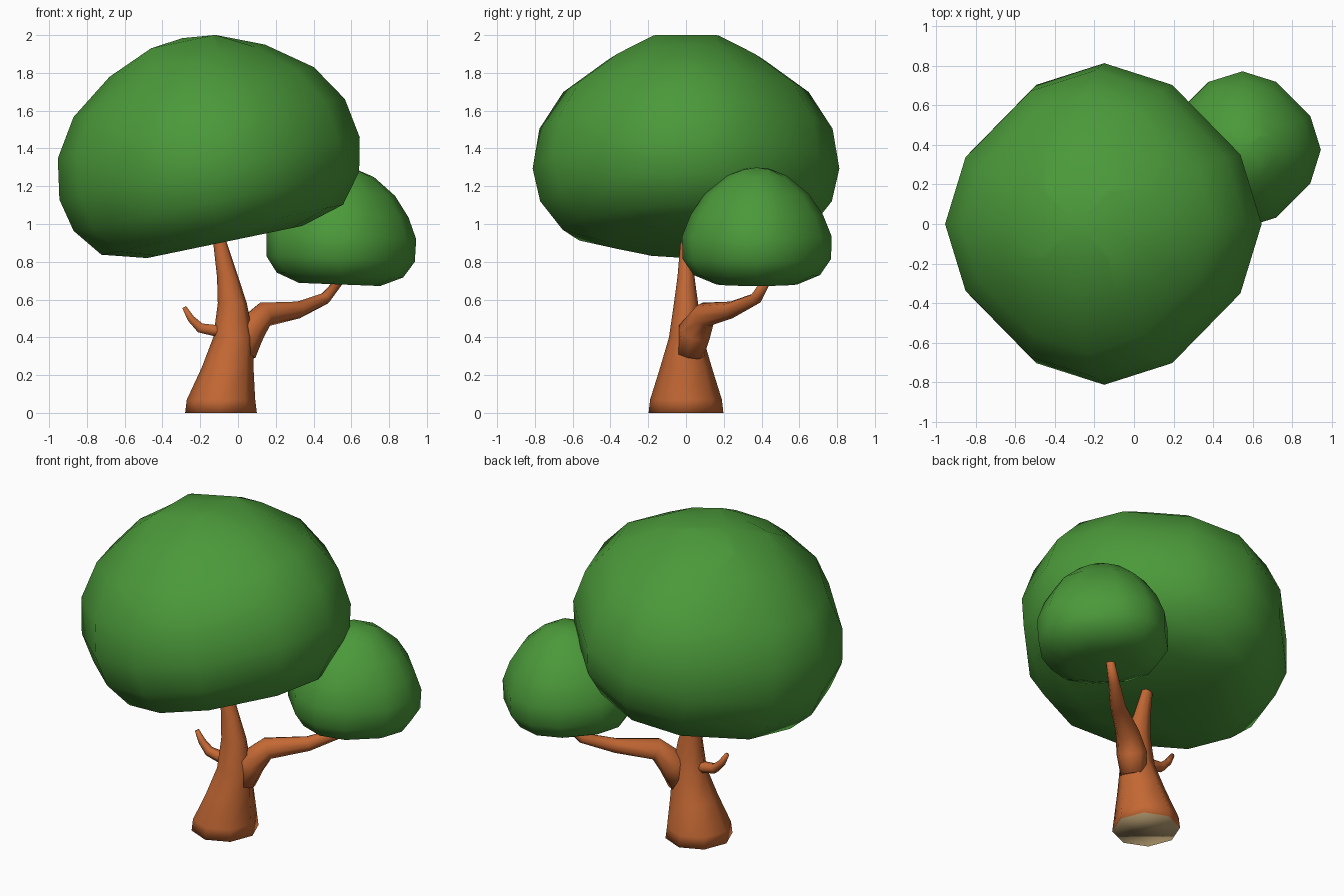
import bpy, bmesh, math
from mathutils import Vector, Matrix

if "Cube" in bpy.data.objects:
    bpy.data.objects.remove(bpy.data.objects["Cube"])


def material(name, rgb):
    m = bpy.data.materials.new(name)
    m.diffuse_color = (*rgb, 1)
    m.use_nodes = True
    m.node_tree.nodes["Principled BSDF"].inputs["Base Color"].default_value = m.diffuse_color
    return m


LEAF = material("leaf green", (0.07, 0.32, 0.042))
BARK = material("bark orange brown", (0.55, 0.138, 0.034))
WOOD = material("cut wood tan", (0.45, 0.325, 0.16))


def loft(name, rings, mats, tip=None):
    """Skin a list of equal-length vertex rings; cap the start, cap or point the end."""
    bm = bmesh.new()
    loops = [[bm.verts.new(p) for p in ring] for ring in rings]
    n = len(loops[0])
    for a, b in zip(loops, loops[1:]):
        for i in range(n):
            j = (i + 1) % n
            bm.faces.new((a[i], a[j], b[j], b[i]))
    bm.faces.new(loops[0][::-1])
    if tip is None:
        bm.faces.new(loops[-1])
    else:
        t = bm.verts.new(tip)
        for i in range(n):
            bm.faces.new((loops[-1][i], loops[-1][(i + 1) % n], t))
    bmesh.ops.recalc_face_normals(bm, faces=bm.faces)
    me = bpy.data.meshes.new(name)
    bm.to_mesh(me)
    bm.free()
    for m in mats:
        me.materials.append(m)
    ob = bpy.data.objects.new(name, me)
    bpy.context.collection.objects.link(ob)
    for p in me.polygons:
        p.use_smooth = True
        # sawn underside of the trunk
        if len(mats) > 1 and p.normal.z < -0.9 and p.center.z < 0.01:
            p.material_index = 1
    return ob


def circle(c, u, v, ru, rv, n):
    c = Vector(c)
    return [c + u * ru * math.cos(k * math.tau / n) + v * rv * math.sin(k * math.tau / n)
            for k in range(n)]


X, Y = Vector((1, 0, 0)), Vector((0, 1, 0))


def leaf_ring(r, h, a, b):
    """12 points: four on the axes, with a pair (a, b), (b, a) flattening each diagonal."""
    quarter = [(1, 0), (a, b), (b, a)]
    return [Matrix.Rotation(q * math.pi / 2, 3, 'Z') @ Vector((x * r, y * r, h))
            for q in range(4) for x, y in quarter]


def canopy(name, base, tilt, profile, top):
    """Dome from a (radius, height) profile, leaning about y; the last ring is squarish."""
    m = Matrix.Translation(base) @ Matrix.Rotation(tilt, 4, 'Y')
    rings = [leaf_ring(r, h, 0.865, 0.432) for r, h in profile[:-1]]
    rings.append(leaf_ring(*profile[-1], 1.0, 0.9))
    return loft(name, [[m @ p for p in ring] for ring in rings], [LEAF],
                m @ Vector((0, 0, top)))


def limb(name, path, side, n=8):
    """Tapered tube along (x, y, z, radius) points lying in the plane normal to side."""
    pts = [Vector(p[:3]) for p in path]
    rings = []
    for i, p in enumerate(path):
        t = (pts[min(i + 1, len(pts) - 1)] - pts[max(i - 1, 0)]).normalized()
        rings.append(circle(pts[i], side, t.cross(side), p[3], p[3], n))
    return loft(name, rings, [BARK])


# Leafy crowns
canopy("main_canopy", (-0.07, 0, 0.905), math.radians(-11.7),
       [(0.42, 0), (0.653, 0.066), (0.772, 0.22), (0.812, 0.397), (0.776, 0.612),
        (0.65, 0.81), (0.42, 0.98), (0.174, 1.083)], 1.102)
canopy("side_canopy", (0.538, 0.375, 0.68), math.radians(2.2),
       [(0.215, 0), (0.335, 0.05), (0.393, 0.135), (0.396, 0.255), (0.35, 0.37),
        (0.275, 0.48), (0.16, 0.575), (0.07, 0.61)], 0.62)

# Trunk: (centre x, z, half width x, half width y)
trunk = [(-0.09, 0, 0.19, 0.198), (-0.09, 0.07, 0.181, 0.19), (-0.055, 0.24, 0.137, 0.137),
         (-0.025, 0.40, 0.106, 0.09), (-0.03, 0.58, 0.077, 0.064),
         (-0.055, 0.72, 0.056, 0.045), (-0.095, 0.90, 0.036, 0.03), (-0.11, 0.98, 0.03, 0.025)]
loft("trunk", [circle((x, 0, z), X, Y, rx, ry, 8) for x, z, rx, ry in trunk], [BARK, WOOD])

# Large branch carrying the side canopy
limb("side_branch", [(0.02, 0.02, 0.31, 0.075), (0.055, 0.045, 0.43, 0.088),
                     (0.135, 0.10, 0.52, 0.067), (0.32, 0.24, 0.545, 0.045),
                     (0.46, 0.37, 0.605, 0.032), (0.53, 0.42, 0.69, 0.024)],
     Vector((-0.61, 0.79, 0)).normalized())

# Short bare twig
limb("twig", [(-0.05, 0, 0.435, 0.036), (-0.13, 0, 0.437, 0.034), (-0.20, 0, 0.45, 0.03),
              (-0.25, 0, 0.50, 0.022), (-0.285, 0, 0.56, 0.013)], Y, 6)
